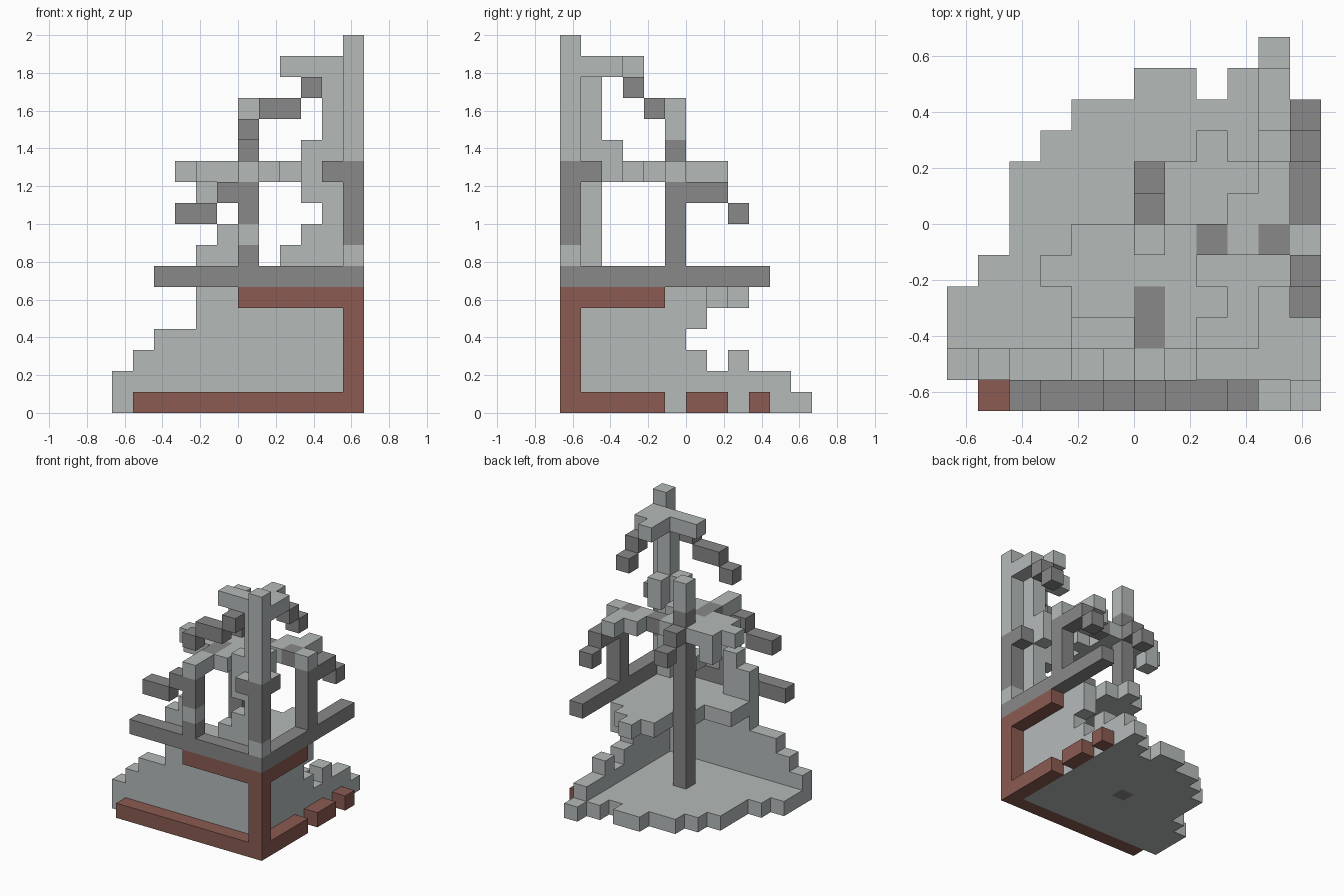
import bpy
import bmesh
from mathutils import Vector

old = bpy.data.objects.get("Cube")
if old:
    bpy.data.objects.remove(old, do_unlink=True)

CELL = 1 / 9
ORIGIN = Vector((-6, -6, 0))


def make_material(name, color):
    mat = bpy.data.materials.new(name)
    mat.use_nodes = True
    mat.diffuse_color = color
    mat.node_tree.nodes["Principled BSDF"].inputs["Base Color"].default_value = color
    return mat


stone = make_material("pale stone", (0.46, 0.495, 0.49, 1))
timber = make_material("dark timber", (0.246, 0.246, 0.246, 1))
brick = make_material("brown brick", (0.258, 0.105, 0.084, 1))

parts = {}      # part name -> (material, cells, material of upward faces)
occupied = set()


def span(value):
    """A single cell index or an inclusive (low, high) pair."""
    return range(value, value + 1) if isinstance(value, int) else range(value[0], value[1] + 1)


def part(name, material, *boxes, top=None):
    cells = {(x, y, z) for bx, by, bz in boxes
             for x in span(bx) for y in span(by) for z in span(bz)}
    cells -= occupied
    occupied.update(cells)
    parts[name] = (material, cells, top)


# Brick footing, corner post and upper course
part("brick_corner_post", brick, (11, 0, (0, 5)))
part("brick_footing_front", brick, ((1, 10), 0, 0))
part("brick_footing_side", brick, (11, (1, 4), 0), (11, (6, 7), 0), (11, 9, 0))
part("brick_course_front", brick, ((6, 10), 0, 5))
part("brick_course_side", brick, (11, (1, 4), 5))

# Centre column passes through the floor
part("centre_column", timber, (6, 5, (0, 12)))
part("centre_column_cap", stone, (6, 5, (13, 14)))

# Ground floor with a crumbling edge
part("ground_floor", stone,
     ((0, 10), (1, 3), 0), ((1, 10), 4, 0), ((2, 10), (5, 7), 0), ((3, 10), 8, 0),
     ((4, 10), 9, 0), ((6, 7), 10, 0), ((9, 10), 10, 0), (10, 11, 0))

# Stepped broken walls
part("front_wall", stone,
     ((0, 10), 1, 1), ((1, 10), 1, 2), ((2, 10), 1, 3), ((4, 10), 1, (4, 5)))
part("side_wall", stone,
     (10, (2, 10), 1), (10, (2, 6), 2), (10, 8, 2), (10, (2, 5), 3), (10, (2, 6), 4))

# Upper floor
part("upper_floor", stone,
     ((4, 5), (2, 3), 5), ((6, 10), (2, 4), 5), ((7, 10), (5, 6), 5),
     ((7, 9), 7, 5), (8, 8, 5))

# Long timber beams
part("front_beam", timber, ((2, 11), 0, 6))
part("side_beam", timber, (11, (1, 9), 6))

# Corner mast
part("mast_base", stone, (11, 0, 7))
part("mast_shaft", timber, (11, 0, (8, 11)))
part("mast_top", stone, (11, 0, (12, 17)))
part("mast_brackets", timber, (10, 0, 11), (11, 1, 11), top=stone)

# Upper corner wall remains around the window openings
part("corner_wall", stone,
     (10, 1, (6, 16)), ((8, 9), 1, 7), (9, 1, 8), (9, 1, (10, 12)), (10, 2, (11, 12)))
part("front_wall_stub", stone, ((4, 5), 1, 7), (5, 1, 8), ((4, 5), 1, 6))

# Front and side posts with drooping brackets
part("front_post", timber, (6, 0, 7), (6, 0, (9, 10)))
part("front_post_band", stone, (6, 0, 8))
part("front_post_cap", stone, (6, 0, 11))
part("front_bracket", timber, (5, 0, 10), ((3, 4), 0, 9))
part("side_post", timber, (11, 5, (7, 10)))
part("side_post_cap", stone, (11, 5, 11))
part("side_bracket", timber, (11, (6, 7), 10), (11, 8, 9))

# Roof level
part("roof_inlays", timber, (6, (2, 3), 11), (8, 5, 11), (10, 5, 11))
part("rear_bracket", timber, (6, 6, 11), (6, 7, 10))
part("roof_front_slab", stone,
     (6, 1, 11), ((3, 7), 4, 11), ((4, 5), 3, 11), ((4, 5), 5, 11),
     (7, (2, 3), 11), (8, 3, 11), (4, 5, 10))
part("roof_side_slab", stone, (7, 5, 11), (9, (5, 6), 11), (10, (6, 7), 11))

# Crown arms and their falling branches
part("crown_arms", stone, ((8, 9), 1, 16), (10, (2, 3), 16), (11, (1, 2), 16))
part("crown_front_branch", timber, (9, 0, 15), ((7, 8), 0, 14), (6, 0, 13))
part("crown_side_branch", timber, (11, 3, 15), (11, 4, 14))


def face_corners(cell, axis, side):
    """Four corners of one face of a cell, wound outwards."""
    u, v = (axis + 1) % 3, (axis + 2) % 3
    ring = [(0, 0), (1, 0), (1, 1), (0, 1)]
    if not side:
        ring.reverse()
    for a, b in ring:
        point = list(cell)
        point[axis] += side
        point[u] += a
        point[v] += b
        yield tuple(point)


def build(name, material, cells, top):
    bm = bmesh.new()
    verts = {}
    for cell in sorted(cells):
        for axis in range(3):
            for side in (0, 1):
                neighbour = list(cell)
                neighbour[axis] += 1 if side else -1
                if tuple(neighbour) in occupied:
                    continue
                loop = []
                for key in face_corners(cell, axis, side):
                    if key not in verts:
                        verts[key] = bm.verts.new((Vector(key) + ORIGIN) * CELL)
                    loop.append(verts[key])
                face = bm.faces.new(loop)
                if top and axis == 2 and side:
                    face.material_index = 1
    bm.normal_update()
    bmesh.ops.dissolve_limit(bm, angle_limit=0.01, verts=bm.verts, edges=bm.edges,
                             delimit={'MATERIAL'})
    mesh = bpy.data.meshes.new(name)
    bm.to_mesh(mesh)
    bm.free()
    mesh.materials.append(material)
    if top:
        mesh.materials.append(top)
    bpy.context.collection.objects.link(bpy.data.objects.new(name, mesh))


for part_name, (mat, cell_set, top_mat) in parts.items():
    build(part_name, mat, cell_set, top_mat)
